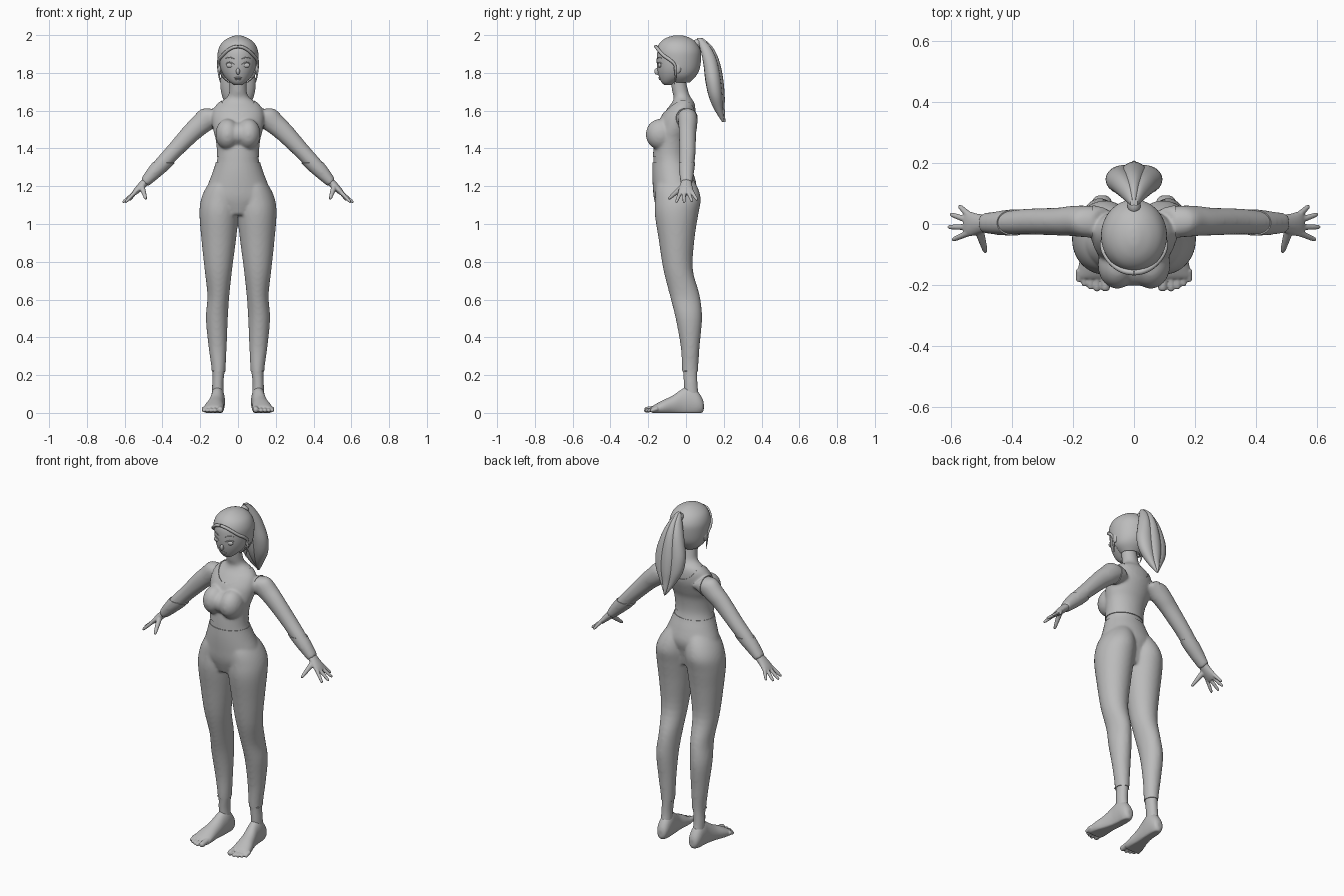
import bpy, bmesh, math
from mathutils import Vector, Matrix

old = bpy.data.objects.get("Cube")
if old:
    bpy.data.objects.remove(old)

grey = bpy.data.materials.new("plain grey")
grey.use_nodes = True
grey.diffuse_color = (0.5, 0.5, 0.5, 1)
for node in grey.node_tree.nodes:
    if node.type == "BSDF_PRINCIPLED":
        node.inputs["Base Color"].default_value = grey.diffuse_color
        node.inputs["Roughness"].default_value = 0.7


def spline(rows, steps):
    """Catmull-Rom interpolation through rows of numbers."""
    rows = [Vector(r) for r in rows]
    out = []
    for i in range(len(rows) - 1):
        a, b, c, d = rows[max(i - 1, 0)], rows[i], rows[i + 1], rows[min(i + 2, len(rows) - 1)]
        for k in range(steps):
            t = k / steps
            out.append(b + (c - a) * (t / 2) + (a * 2 - b * 5 + c * 4 - d) * (t * t / 2)
                       + (b * 3 - a - c * 3 + d) * (t ** 3 / 2))
    return out + [rows[-1]]


def loft(bm, rows, axis=(0, 0, 1), side=1, sides=32, steps=4):
    """Oval rings (x, y, z, radius across, radius deep) joined along an axis."""
    axis = Vector(axis).normalized()
    ref = Vector((0, 0, 1)) if abs(axis.y) > 0.9 else Vector((0, 1, 0))
    v = (ref - axis * ref.dot(axis)).normalized()
    u = v.cross(axis)
    rings = []
    for r in spline(rows, steps):
        ring = []
        for k in range(sides):
            a = math.tau * k / sides
            p = Vector(r[:3]) + u * (max(r[3], 0.001) * math.cos(a)) + v * (max(r[4], 0.001) * math.sin(a))
            ring.append(bm.verts.new((p.x * side, p.y, max(p.z, 0))))
        rings.append(ring)
    faces = [bm.faces.new(rings[0]), bm.faces.new(rings[-1])]
    for lo, hi in zip(rings, rings[1:]):
        for k in range(sides):
            n = (k + 1) % sides
            faces.append(bm.faces.new((lo[k], lo[n], hi[n], hi[k])))
    bmesh.ops.recalc_face_normals(bm, faces=faces)


def digit(bm, base, tip, r0, r1, side):
    """A finger or toe with a rounded tip."""
    a, b = Vector(base), Vector(tip)
    rows = [(*a.lerp(b, t), r, r) for t, r in
            ((0, r0), (0.5, (r0 + r1) / 2), (0.85, r1), (0.96, r1 * 0.7), (1, r1 * 0.2))]
    loft(bm, rows, b - a, side, 12, 2)


def blob(bm, centre, radii):
    bmesh.ops.create_uvsphere(bm, u_segments=32, v_segments=20, radius=1,
                              matrix=Matrix.Translation(centre) @ Matrix.Diagonal((*radii, 1)))


def finish(ob):
    """Bake modifiers or curve to a smooth mesh object."""
    bpy.context.view_layer.update()
    mesh = bpy.data.meshes.new_from_object(ob.evaluated_get(bpy.context.evaluated_depsgraph_get()))
    name = ob.name
    bpy.data.objects.remove(ob)
    new = bpy.data.objects.new(name, mesh)
    bpy.context.collection.objects.link(new)
    mesh.materials.clear()
    mesh.materials.append(grey)
    mesh.shade_smooth()
    mesh.set_sharp_from_angle(angle=math.radians(50))
    return new


def make(name, bm, voxel=0, relax=0, thick=0):
    mesh = bpy.data.meshes.new(name)
    bm.to_mesh(mesh)
    bm.free()
    ob = bpy.data.objects.new(name, mesh)
    bpy.context.collection.objects.link(ob)
    if voxel:
        mod = ob.modifiers.new("Merge", "REMESH")
        mod.mode, mod.voxel_size = "VOXEL", voxel
        mod = ob.modifiers.new("Relax", "SMOOTH")
        mod.factor, mod.iterations = 0.5, relax
    if thick:
        mod = ob.modifiers.new("Thickness", "SOLIDIFY")
        mod.thickness, mod.offset = thick, -1
    return finish(ob)


def strand(name, points, radius):
    """Tapered tube through (x, y, z, relative radius) points."""
    curve = bpy.data.curves.new(name, "CURVE")
    curve.dimensions, curve.bevel_depth, curve.bevel_resolution = "3D", radius, 2
    path = spline(points, 5)
    line = curve.splines.new("POLY")
    line.points.add(len(path) - 1)
    for p, q in zip(line.points, path):
        p.co, p.radius = (*q[:3], 1), max(q[3], 0.05)
    ob = bpy.data.objects.new(name, curve)
    bpy.context.collection.objects.link(ob)
    return finish(ob)


# Body: torso, bust, legs and arms merged into one skin
bm = bmesh.new()
torso = [(-.06, 1.05, .09, .08), (-.065, 1.13, .17, .1), (-.06, 1.2, .158, .112),
         (-.07, 1.27, .132, .105), (-.08, 1.33, .113, .093), (-.082, 1.38, .108, .088),
         (-.075, 1.45, .115, .088), (-.06, 1.5, .128, .09), (-.042, 1.56, .135, .09),
         (-.025, 1.61, .125, .075), (-.015, 1.645, .095, .058), (-.02, 1.67, .06, .045),
         (-.03, 1.7, .047, .043), (-.045, 1.78, .045, .04)]
loft(bm, [(0, *r) for r in torso])
blob(bm, (0, -.13, 1.475), (.07, .07, .06))
leg = [(.106, .03, .08, .032, .04), (.107, .025, .15, .03, .037), (.103, .022, .23, .033, .039),
       (.108, .022, .35, .044, .046), (.112, .015, .5, .054, .066), (.104, -.006, .62, .054, .075),
       (.104, -.042, .76, .069, .074), (.102, -.05, .92, .088, .091), (.1, -.05, 1.05, .1, .111),
       (.095, -.043, 1.13, .097, .117), (.08, -.05, 1.2, .08, .105), (.055, -.06, 1.27, .05, .07)]
arm = [(.1, .005, 1.575, .05, .045), (.15, .008, 1.565, .062, .052), (.2, .01, 1.525, .056, .05),
       (.25, .008, 1.48, .051, .046), (.34, .008, 1.385, .043, .043), (.4, .005, 1.32, .041, .04),
       (.45, .003, 1.268, .034, .035), (.494, .003, 1.22, .024, .029)]
for s in (1, -1):
    blob(bm, (s * .055, -.135, 1.475), (.06, .074, .078))
    loft(bm, leg, side=s)
    loft(bm, arm, (1, 0, -1), s)
body = make("body", bm, .008, 8)

# Hands and feet with spread fingers and toes
palm = [(.48, .003, 1.234, .022, .026), (.515, 0, 1.198, .02, .034), (.54, 0, 1.173, .016, .041),
        (.555, 0, 1.158, .011, .037)]
fingers = [(.032, .575, .06, 1.125), (.012, .605, .033, 1.118), (-.01, .612, -.01, 1.113),
           (-.03, .598, -.053, 1.113)]
sole = [(.105, .094, .035, .012, .02), (.105, .085, .04, .027, .04), (.106, .06, .052, .036, .064),
        (.107, .02, .062, .038, .08), (.11, -.02, .055, .038, .072), (.118, -.07, .04, .043, .052),
        (.126, -.12, .028, .052, .04), (.131, -.165, .018, .056, .026), (.133, -.18, .016, .05, .016)]
toes = [(.094, -.221, .017), (.122, -.222, .012), (.143, -.215, .012), (.163, -.205, .011), (.181, -.19, .011)]
for s, word in ((1, "left"), (-1, "right")):
    bm = bmesh.new()
    loft(bm, palm, (1, 0, -1), s)
    for y, *tip in fingers:
        digit(bm, (.545, y, 1.168), tip, .011, .008, s)
    digit(bm, (.51, -.015, 1.2), (.487, -.095, 1.13), .016, .009, s)
    make(word + "_hand", bm, .004, 3)
    bm = bmesh.new()
    loft(bm, sole, (0, -1, 0), s)
    for x, y, r in toes:
        digit(bm, (x, -.15, .024), (x, y, r * .9), r, r * .9, s)
    make(word + "_foot", bm, .004, 3)


def garment(name, cuts, neck=None):
    """Offset copy of the body, trimmed by planes and an oval neckline."""
    bm = bmesh.new()
    bm.from_mesh(body.data)
    for co, no in cuts:
        bmesh.ops.bisect_plane(bm, geom=bm.verts[:] + bm.edges[:] + bm.faces[:],
                               plane_co=co, plane_no=no, clear_outer=True)
    if neck:
        height, wide, deep = neck
        def measure(p):
            return math.hypot(p.x / wide, (p.z - height) / deep)
        inside = [f for f in bm.faces if measure(f.calc_center_median()) < 1]
        bmesh.ops.delete(bm, geom=inside, context="FACES")
        for v in bm.verts:
            m = measure(v.co)
            if v.is_boundary and 0.8 < m < 1.15:
                v.co.x /= m
                v.co.z = height + (v.co.z - height) / m
    bm.normal_update()
    for v, n in [(v, v.normal.copy()) for v in bm.verts]:
        v.co += n * .004
    make(name, bm, thick=.005)


up, down = (0, 0, 1), (0, 0, -1)
garment("leggings", [((0, 0, 1.325), up), ((0, 0, .22), down)])
garment("tank_top", [((0, 0, 1.355), down), ((0, 0, 1.675), up),
                     ((.137, 0, 0), (1, 0, 0)), ((-.137, 0, 0), (-1, 0, 0))], (1.68, .09, .1))

# Head with nose, lips and ears
bm = bmesh.new()
head = [(-.095, 1.735, .018, .018), (-.088, 1.75, .042, .042), (-.065, 1.78, .071, .078),
        (-.05, 1.82, .091, .102), (-.047, 1.87, .098, .108), (-.045, 1.92, .094, .104),
        (-.042, 1.96, .07, .08), (-.042, 1.985, .03, .04)]
loft(bm, [(0, *r) for r in head], sides=48)
blob(bm, (0, -.152, 1.808), (.01, .016, .018))
blob(bm, (0, -.138, 1.774), (.02, .009, .004))
blob(bm, (0, -.135, 1.766), (.016, .009, .004))
for s in (1, -1):
    blob(bm, (s * .098, -.045, 1.825), (.01, .02, .028))
make("head", bm)


def face_y(x):
    return -.048 - .107 * math.sqrt(1 - (x / .098) ** 2)


# Eyes, lashes and brows
for s, word in ((1, "left"), (-1, "right")):
    bm = bmesh.new()
    blob(bm, (s * .042, face_y(.042) + .006, 1.84), (.021, .01, .013))
    make(word + "_eye", bm)
    for part, z, rise, r in (("lash", 1.845, .011, .003), ("brow", 1.874, .008, .0025)):
        pts = [(s * (.02 + .046 * t), face_y(.02 + .046 * t) - .001,
                z + rise * math.sin(math.pi * t * .85), w)
               for t, w in ((0, .4), (.33, 1), (.67, 1), (1, .4))]
        strand(word + "_" + part, pts, r)

# Hair cap with an open face
bm = bmesh.new()
cap = [(-.03, 1.745, .05, .045), (-.03, 1.78, .086, .08), (-.036, 1.82, .102, .108),
       (-.038, 1.88, .108, .118), (-.04, 1.92, .105, .117), (-.042, 1.955, .089, .1),
       (-.042, 1.98, .06, .072), (-.042, 1.995, .025, .035), (-.042, 1.999, .004, .005)]
loft(bm, [(0, *r) for r in cap], sides=64, steps=6)
opening = []
for f in bm.faces:
    c = f.calc_center_median()
    if c.z < 1.748 or (c.y < -.055 and c.z < 1.94 - 7 * c.x ** 2):
        opening.append(f)
bmesh.ops.delete(bm, geom=opening, context="FACES")
make("hair_cap", bm, thick=.007)

# Swept fringe and side locks
for s, word in ((1, "left"), (-1, "right")):
    sweep = [(s * x, -.042 - .118 * math.sqrt(1 - (x / .108) ** 2), 1.94 - 7 * x * x, 1)
             for x in (0, .03, .06, .085, .1)]
    strand(word + "_fringe", sweep + [(s * .104, -.058, 1.84, .8), (s * .099, -.055, 1.78, .5),
                                      (s * .09, -.062, 1.74, .1)], .009)

# Ponytail of three overlapping locks, and its tie
tail = [(.075, 1.985, .012, .012), (.1, 1.95, .032, .03), (.122, 1.9, .055, .04), (.138, 1.84, .075, .045),
        (.15, 1.76, .093, .048), (.162, 1.68, .085, .043), (.177, 1.61, .05, .028), (.203, 1.54, .005, .006)]
for k, word in ((0, "middle"), (1, "left"), (-1, "right")):
    bm = bmesh.new()
    loft(bm, [(k * w * .48, y - abs(k) * .006, z, w * .52, d * (1 - .15 * abs(k))) for y, z, w, d in tail], sides=20)
    make("ponytail_" + word, bm)
bm = bmesh.new()
blob(bm, (0, .063, 1.955), (.022, .03, .024))
make("hair_tie", bm)
